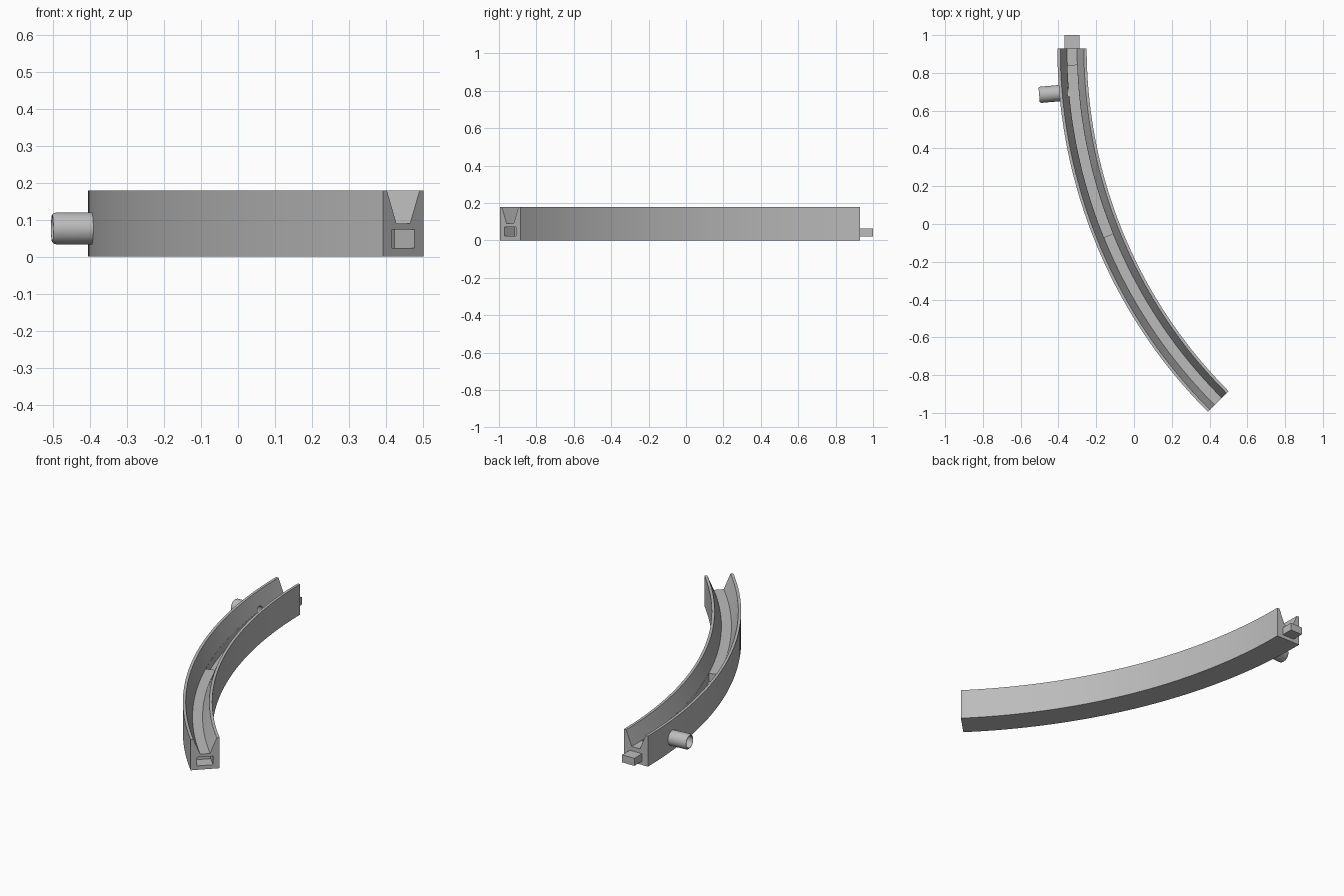
import bpy, bmesh, math
from mathutils import Vector

if "Cube" in bpy.data.objects:
    bpy.data.objects.remove(bpy.data.objects["Cube"], do_unlink=True)

RADIUS = 2.645                      # centreline of the bend
CENTRE = Vector((2.317, 0.93, 0))
SWEEP = math.radians(45)

grey = bpy.data.materials.new("grey plastic")
grey.use_nodes = True
colour = (0.5, 0.5, 0.5, 1)
grey.diffuse_color = colour
grey.node_tree.nodes["Principled BSDF"].inputs["Base Color"].default_value = colour


def on_arc(angle, r, z):
    """Point at a bend angle, distance from the bend centre and height."""
    return CENTRE + Vector((-r * math.cos(angle), -r * math.sin(angle), z))


def make_object(name, rings, closed=False):
    """Skin a row of matching rings; cap the ends unless they join up."""
    bm = bmesh.new()
    loops = [[bm.verts.new(p) for p in ring] for ring in rings]
    pairs = list(zip(loops, loops[1:]))
    if closed:
        pairs.append((loops[-1], loops[0]))
    for a, b in pairs:
        for i in range(len(a)):
            j = (i + 1) % len(a)
            bm.faces.new((a[i], a[j], b[j], b[i]))
    if not closed:
        bm.faces.new(loops[0])
        bm.faces.new(loops[-1])
    bmesh.ops.recalc_face_normals(bm, faces=bm.faces)
    mesh = bpy.data.meshes.new(name)
    bm.to_mesh(mesh)
    bm.free()
    mesh.materials.append(grey)
    obj = bpy.data.objects.new(name, mesh)
    bpy.context.collection.objects.link(obj)
    return obj


def sweep(name, profile, start, end, steps):
    """Sweep an (offset, height) profile round the bend."""
    angles = [start + (end - start) * i / steps for i in range(steps + 1)]
    return make_object(name, [[on_arc(a, RADIUS + o, z) for o, z in profile] for a in angles])


def box(name, angle, along, width, low, high):
    """Box lined up with the bend at an angle; along is measured forwards."""
    out = Vector((-math.cos(angle), -math.sin(angle), 0))
    ahead = Vector((math.sin(angle), -math.cos(angle), 0))
    base = on_arc(angle, RADIUS, 0)
    corners = [(-width / 2, low), (width / 2, low), (width / 2, high), (-width / 2, high)]
    return make_object(name, [[base + ahead * d + out * o + Vector((0, 0, z))
                               for o, z in corners] for d in along])


def radial_lathe(name, angle, height, profile, closed, sides=40):
    """Turn (distance, radius) points about an axis pointing out of the bend."""
    out = Vector((-math.cos(angle), -math.sin(angle), 0))
    side = Vector((-out.y, out.x, 0))
    rings = []
    for dist, r in profile:
        mid = on_arc(angle, dist, height)
        turn = [2 * math.pi * i / sides for i in range(sides)]
        rings.append([mid + side * r * math.cos(t) + Vector((0, 0, r * math.sin(t))) for t in turn])
    return make_object(name, rings, closed)


def cut(target, cutter):
    cutter.hide_render = True
    mod = target.modifiers.new("cut", 'BOOLEAN')
    mod.operation = 'DIFFERENCE'
    mod.solver = 'EXACT'
    mod.object = cutter
    bpy.context.view_layer.objects.active = target
    bpy.ops.object.modifier_apply(modifier=mod.name)
    bpy.data.objects.remove(cutter, do_unlink=True)


def smooth(obj):
    bpy.ops.object.select_all(action='DESELECT')
    obj.select_set(True)
    bpy.context.view_layer.objects.active = obj
    bpy.ops.object.shade_smooth_by_angle(angle=math.radians(30))


# Channel body with sloping inner walls
HALF, LIP, FLOOR, FLOOR_Z, TOP = 0.0775, 0.0625, 0.0265, 0.09, 0.178
half = [(HALF, 0), (HALF, TOP), (LIP, TOP), (FLOOR, FLOOR_Z)]
profile = half + [(-o, z) for o, z in reversed(half)]
channel = sweep("curved_channel", profile, 0, SWEEP, 48)

# Sunken floor in the rear half
g = FLOOR - 0.0005
groove = [(g, 0.042), (g, 0.1), (-g, 0.1), (-g, 0.042)]
cut(channel, sweep("groove_cutter", groove, math.radians(1.95), math.radians(22), 22))

# Socket in the front end
cut(channel, box("socket_cutter", SWEEP, (-0.077, 0.03), 0.085, 0.023, 0.073))

# Drain hole through the outer wall
PIPE_ANGLE, PIPE_Z, BORE = math.radians(5), 0.076, 0.034
cut(channel, radial_lathe("drain_cutter", PIPE_ANGLE, PIPE_Z,
                          [(RADIUS, BORE), (RADIUS + 0.12, BORE)], False))
smooth(channel)

# Hollow drain pipe with a rounded mouth
pipe = radial_lathe("drain_pipe", PIPE_ANGLE, PIPE_Z,
                    [(2.7, BORE), (2.7, 0.043), (2.819, 0.043), (2.826, 0.041),
                     (2.83, 0.037), (2.83, BORE)], True)
smooth(pipe)

# Joining peg at the back end
box("joining_peg", 0, (-0.07, 0.01), 0.078, 0.021, 0.065)
